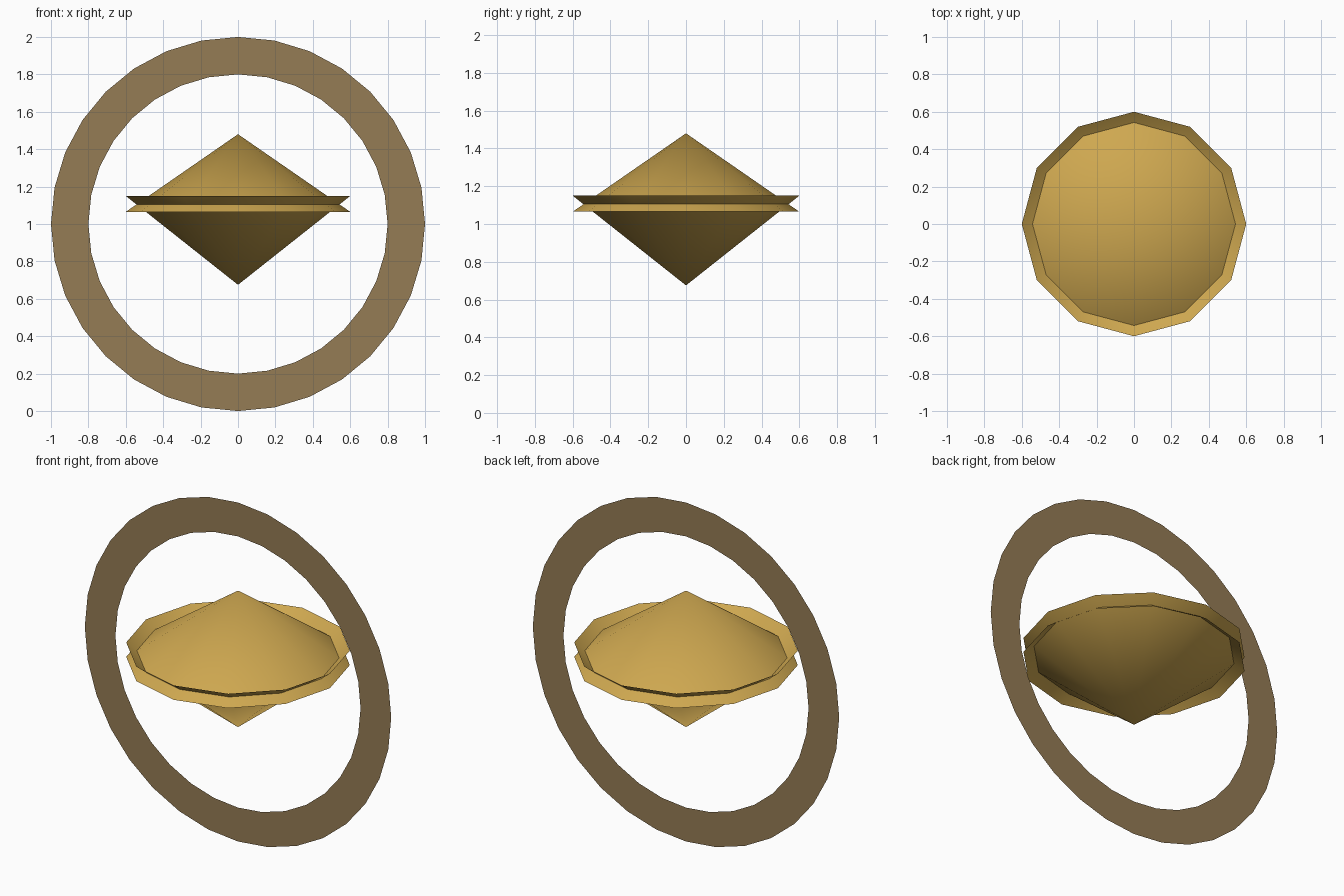
import bpy, bmesh
from mathutils import Matrix
from math import pi

if "Cube" in bpy.data.objects:
    bpy.data.objects.remove(bpy.data.objects["Cube"])


def material(name, rgb):
    m = bpy.data.materials.new(name)
    m.diffuse_color = (*rgb, 1)
    m.use_nodes = True
    m.node_tree.nodes["Principled BSDF"].inputs["Base Color"].default_value = m.diffuse_color
    return m


def finish(name, bm, mat, smooth):
    for f in bm.faces:
        f.smooth = smooth
    me = bpy.data.meshes.new(name)
    bm.to_mesh(me)
    bm.free()
    me.materials.append(mat)
    ob = bpy.data.objects.new(name, me)
    bpy.context.collection.objects.link(ob)
    return ob


def open_cone(name, rim_z, tip_z, mat):
    # twelve-sided fan whose centre is pulled out into a tip
    bm = bmesh.new()
    bmesh.ops.create_circle(bm, cap_ends=True, cap_tris=True, segments=12, radius=0.6)
    for v in bm.verts:
        v.co.z = tip_z if v.co.length < 0.01 else rim_z
    bm.normal_update()
    out = 1 if tip_z > rim_z else -1
    flip = [f for f in bm.faces if f.normal.z * out < 0]
    bmesh.ops.reverse_faces(bm, faces=flip)
    finish(name, bm, mat, True)


gold = material("gold", (0.62, 0.39, 0.08))
bronze = material("bronze", (0.30, 0.20, 0.09))

# Two hollow cones, overlapping at their rims
open_cone("upper_cone", 1.065, 1.48, gold)
open_cone("lower_cone", 1.15, 0.675, gold)

# Paper-thin upright ring
bm = bmesh.new()
place = Matrix.Translation((0, 0, 1)) @ Matrix.Rotation(pi / 2, 4, 'X')
for r in (1.0, 0.8):
    bmesh.ops.create_circle(bm, segments=32, radius=r, matrix=place)
bmesh.ops.bridge_loops(bm, edges=bm.edges[:])
bm.normal_update()
bmesh.ops.reverse_faces(bm, faces=[f for f in bm.faces if f.normal.y > 0])
finish("ring", bm, bronze, False)
